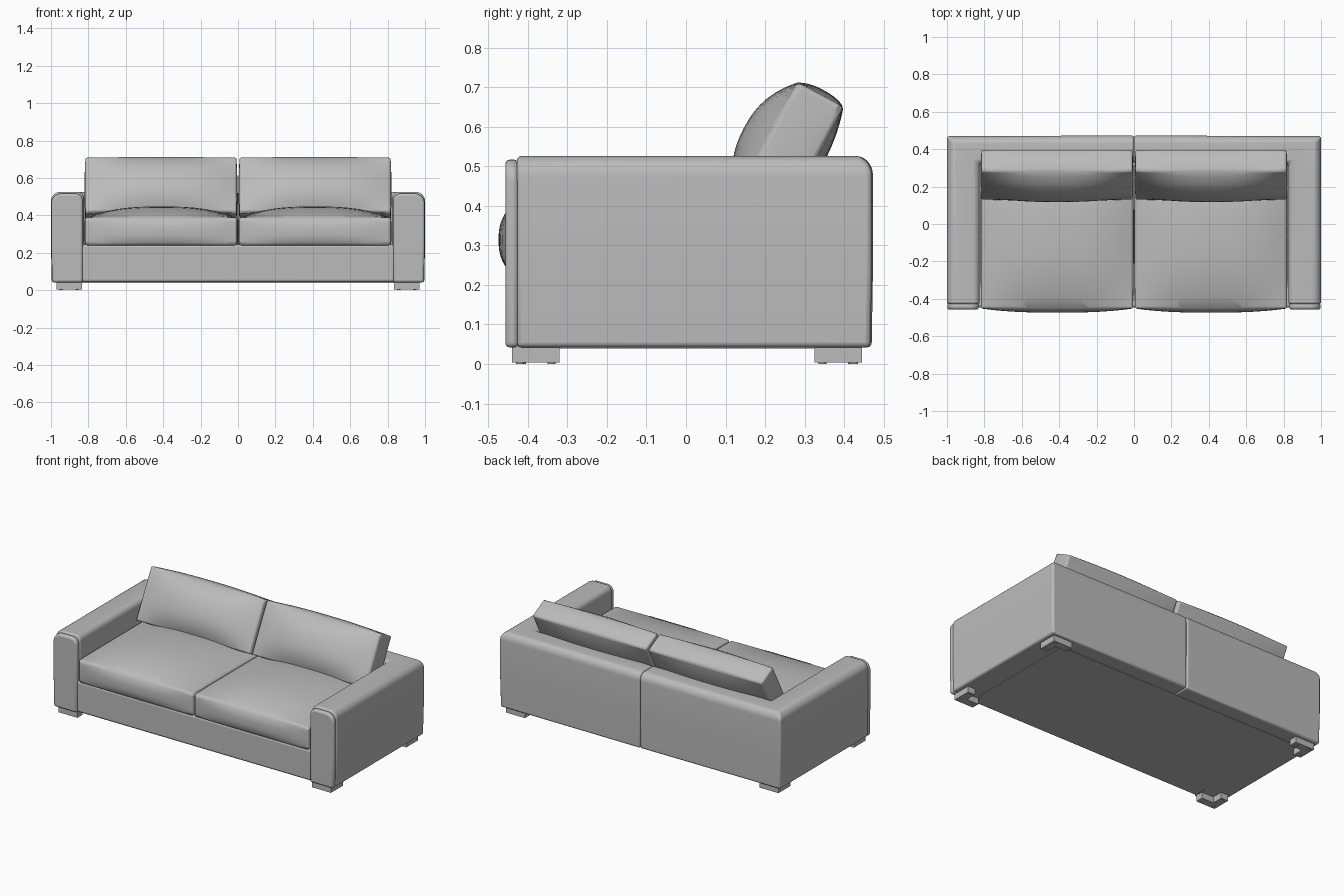
import bpy, bmesh
from math import radians, sin, cos, pi
from mathutils import Matrix

if "Cube" in bpy.data.objects:
    bpy.data.objects.remove(bpy.data.objects["Cube"], do_unlink=True)

GREY = (0.5, 0.5, 0.5, 1)
fabric = bpy.data.materials.new("grey_fabric")
fabric.use_nodes = True
fabric.diffuse_color = GREY
fabric.node_tree.nodes["Principled BSDF"].inputs["Base Color"].default_value = GREY


def finish(name, bm, bevel, segments=3):
    """Turn a bmesh into a smooth-shaded object with rounded edges."""
    bmesh.ops.recalc_face_normals(bm, faces=bm.faces)
    mesh = bpy.data.meshes.new(name)
    bm.to_mesh(mesh)
    bm.free()
    mesh.materials.append(fabric)
    obj = bpy.data.objects.new(name, mesh)
    bpy.context.collection.objects.link(obj)
    if bevel:
        mod = obj.modifiers.new("rounding", "BEVEL")
        mod.width, mod.segments = bevel, segments
        mod.limit_method, mod.angle_limit = "ANGLE", radians(40)
    bpy.ops.object.select_all(action="DESELECT")
    obj.select_set(True)
    bpy.context.view_layer.objects.active = obj
    bpy.ops.object.shade_smooth_by_angle(angle=radians(40))
    return obj


def box(name, x, y, z, bevel):
    bm = bmesh.new()
    bmesh.ops.create_cube(bm, size=1)
    for v in bm.verts:
        v.co = [lo + (c + 0.5) * (hi - lo) for c, (lo, hi) in zip(v.co, (x, y, z))]
    return finish(name, bm, bevel)


def arm_profile(width, bottom, top, r_out, r_in, steps=7):
    """Arm section as (distance in from outer face, height)."""
    pts = [(0.004, bottom), (0, 0.25)]
    for i in range(steps + 1):
        a = pi / 2 * i / steps
        pts.append((r_out * (1 - cos(a)), top - r_out * (1 - sin(a))))
    for i in range(steps + 1):
        a = pi / 2 * i / steps
        pts.append((width - r_in * (1 - sin(a)), top - r_in * (1 - cos(a))))
    return pts + [(width, bottom)]


def sweep(name, profile, stations, bevel):
    """Skin a closed profile through stations, each mapping (d, z) to a point."""
    bm = bmesh.new()
    rings = [[bm.verts.new(s(d, z)) for d, z in profile] for s in stations]
    n = len(profile)
    for a, b in zip(rings, rings[1:]):
        for i in range(n):
            j = (i + 1) % n
            bm.faces.new((a[i], a[j], b[j], b[i]))
    bm.faces.new(rings[0])
    bm.faces.new(rings[-1])
    return finish(name, bm, bevel)


def cushion(name, half, bulge, crown, matrix, bevel, cuts=13):
    """Box cushion; bulge = (x, -y, +y, -z, +z) swelling, crown = falloff power."""
    bm = bmesh.new()
    bmesh.ops.create_cube(bm, size=2)
    bmesh.ops.subdivide_edges(bm, edges=bm.edges[:], cuts=cuts, use_grid_fill=True)
    bx, fy, by, bz, tz = bulge
    for v in bm.verts:
        x, y, z = v.co
        fx, fyy, fz = (1 - abs(c) ** crown for c in (x, y, z))
        v.co = (x * (half[0] + bx * fyy * fz),
                y * (half[1] + (fy if y < 0 else by) * fx * fz),
                z * (half[2] + (bz if z < 0 else tz) * fx * fyy))
    bm.transform(matrix)
    return finish(name, bm, bevel)


# Arms and back: one mitred wrap per half, meeting at the rear centre seam
wrap = arm_profile(0.175, 0.042, 0.526, 0.05, 0.035)
panel = arm_profile(0.168, 0.042, 0.517, 0.055, 0.04)
for side, s in (("left", 1), ("right", -1)):
    sweep(side + "_arm_and_back", wrap, [
        lambda d, z: (s * (1 - d), -0.428, z),
        lambda d, z: (s * (1 - d), 0.47 - d * 0.86, z),
        lambda d, z: (0, 0.473 - d * 0.86, z)], 0.012)
    # Arm front panels
    sweep(side + "_arm_front_panel", panel, [
        lambda d, z: (s * (0.998 - d), -0.457, z),
        lambda d, z: (s * (0.998 - d), -0.424, z)], 0.012)

    # Seat and back cushions
    cushion(side + "_seat_cushion", (0.406, 0.385, 0.074), (0.004, 0.022, 0, 0, 0.06),
            2.6, Matrix.Translation((s * 0.411, -0.067, 0.314)), 0.018)
    lean = Matrix.Translation((s * 0.412, 0.263, 0.535)) @ Matrix.Rotation(radians(-27.8), 4, "X")
    cushion(side + "_back_cushion", (0.404, 0.066, 0.165), (0.005, 0.066, 0.022, 0, 0.014),
            2.4, lean, 0.018)

    # L-shaped corner feet
    for end, y0, t in (("front", -0.44, 1), ("back", 0.445, -1)):
        bm = bmesh.new()
        outline = ((0, 0), (0.135, 0), (0.135, 0.05), (0.05, 0.05), (0.05, 0.12), (0, 0.12))
        face = bm.faces.new([bm.verts.new((s * (0.97 - a), y0 + t * b, 0.004)) for a, b in outline])
        up = bmesh.ops.extrude_face_region(bm, geom=[face])["geom"]
        bmesh.ops.translate(bm, vec=(0, 0, 0.045),
                            verts=[g for g in up if isinstance(g, bmesh.types.BMVert)])
        # Small glides under the foot
        for a, b in ((0.025, 0.02), (0.11, 0.025), (0.025, 0.1)):
            bmesh.ops.create_cone(bm, cap_ends=True, segments=12, radius1=0.01, radius2=0.01, depth=0.006,
                                  matrix=Matrix.Translation((s * (0.97 - a), y0 + t * b, 0.003)))
        finish(side + "_" + end + "_foot", bm, 0)

# Base rail and underside dust cover
box("base", (-0.84, 0.84), (-0.447, 0.36), (0.043, 0.245), 0.015)
box("underside_cover", (-0.85, 0.85), (-0.36, 0.37), (0.039, 0.05), 0)
